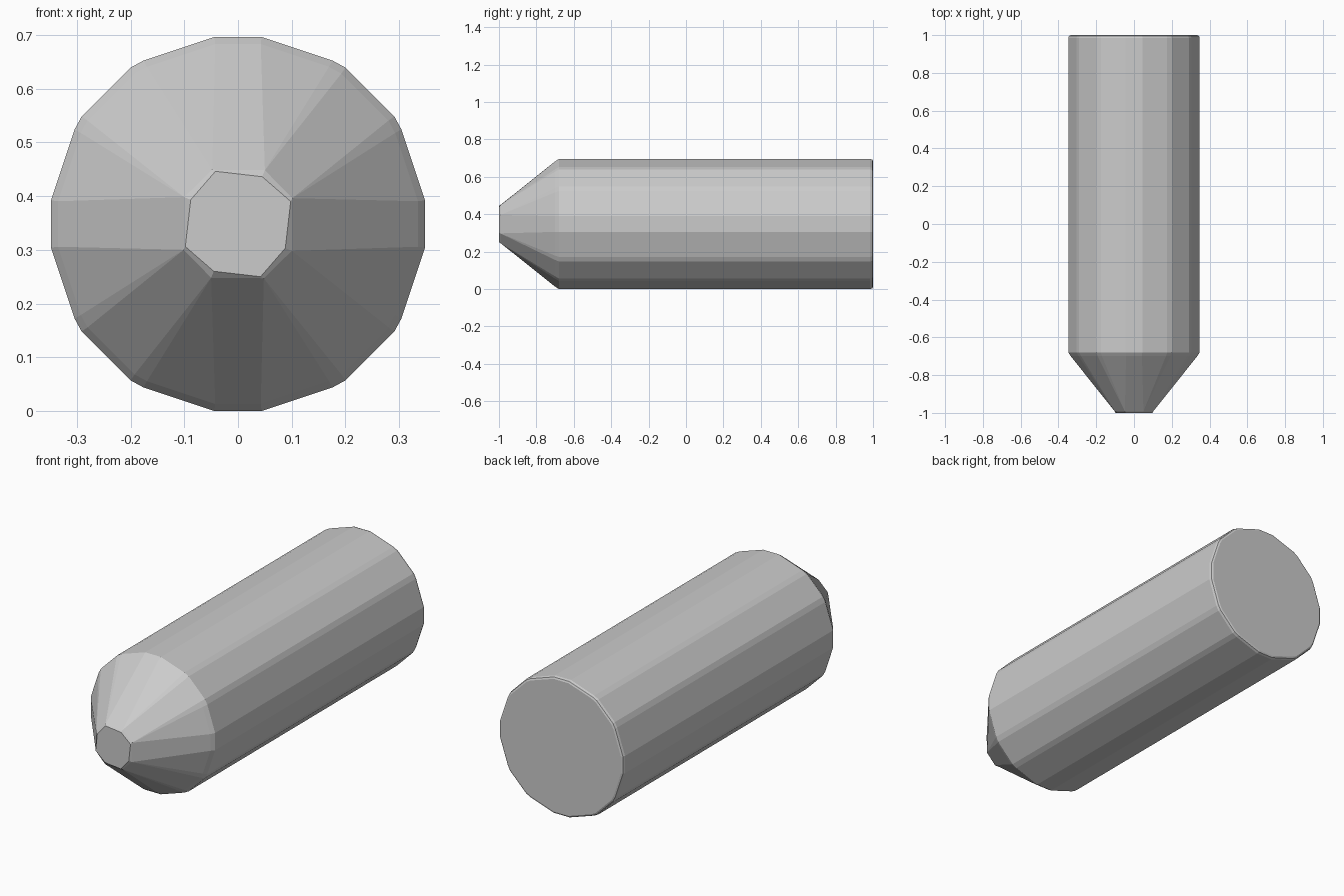
import bpy, bmesh

if "Cube" in bpy.data.objects:
    bpy.data.objects.remove(bpy.data.objects["Cube"])

CZ = 0.348  # height of the long axis


def around(quarter):
    """Repeat a quarter outline four times about the axis."""
    pts = []
    for c, s in ((1, 0), (0, 1), (-1, 0), (0, -1)):
        pts += [(x * c - z * s, x * s + z * c) for x, z in quarter]
    return pts


# Body outline: broad flats with narrow chamfers between them
body = around([(0.348, 0.044), (0.304, 0.176), (0.291, 0.2),
               (0.2, 0.291), (0.176, 0.304), (0.044, 0.348)])
# Octagonal tip, with doubled-up corners so the cone fans into it
tip_rim = around([(0.101, 0.048)] * 3 + [(0.05, 0.1)] * 3)
tip_face = around([(0.098, 0.042)] * 3 + [(0.045, 0.088)] * 3)


def scaled(pts, k):
    return [(x * k, z * k) for x, z in pts]


# Stations from tip to flat back end
sections = [(-1.0, tip_face), (-0.993, tip_rim),
            (-0.70, scaled(body, 0.962)), (-0.68, body),
            (0.985, body), (0.996, scaled(body, 0.988)),
            (1.0, scaled(body, 0.965))]

bm = bmesh.new()
rings = [[bm.verts.new((x, y, z + CZ)) for x, z in pts] for y, pts in sections]
n = len(body)
for a, b in zip(rings, rings[1:]):
    for i in range(n):
        j = (i + 1) % n
        bm.faces.new((a[i], a[j], b[j], b[i]))
bm.faces.new(rings[0])
bm.faces.new(rings[-1])
bmesh.ops.remove_doubles(bm, verts=bm.verts, dist=0.0005)
bmesh.ops.recalc_face_normals(bm, faces=bm.faces)

mesh = bpy.data.meshes.new("pointed_rod")
bm.to_mesh(mesh)
bm.free()
rod = bpy.data.objects.new("pointed_rod", mesh)
bpy.context.collection.objects.link(rod)
